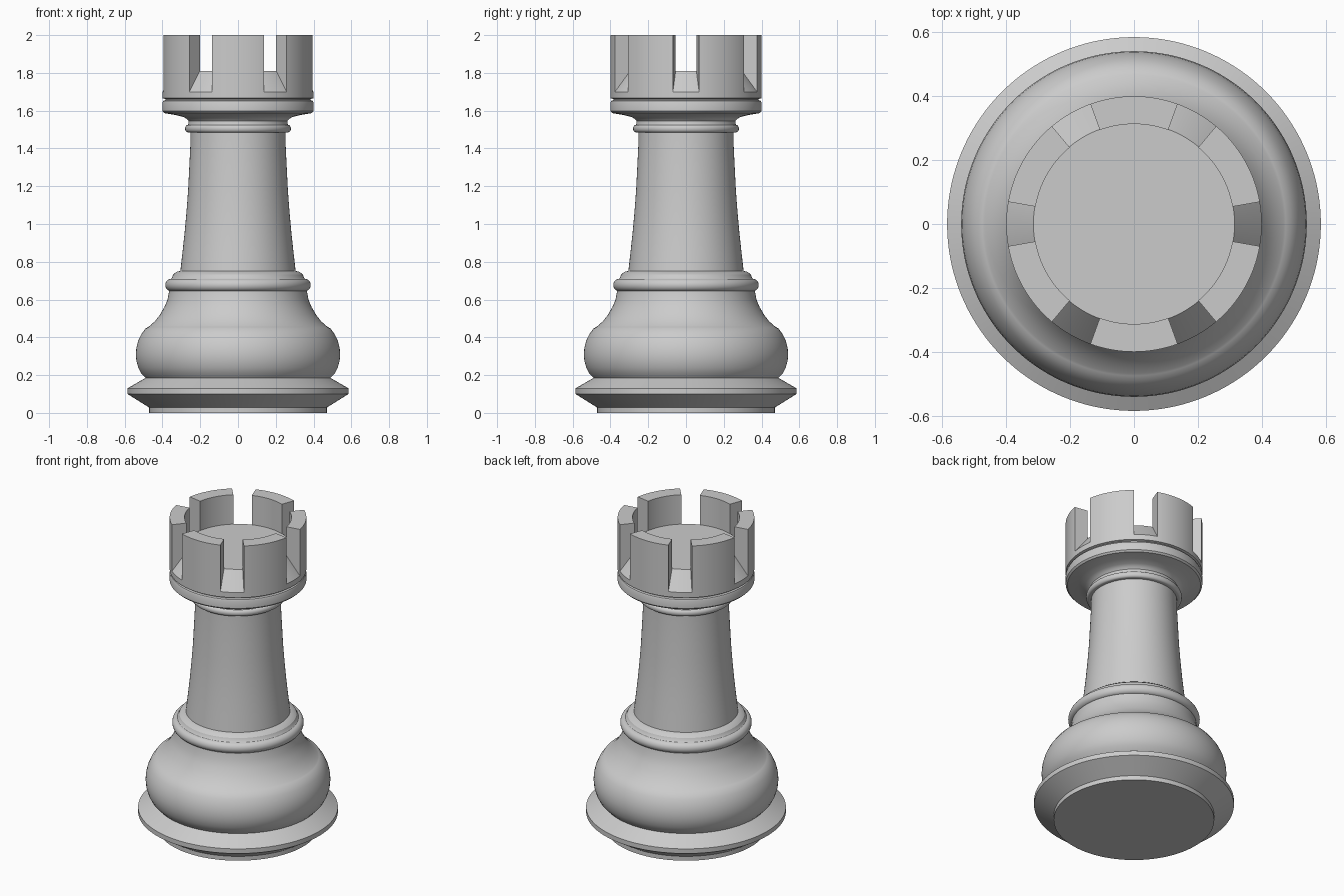
import bpy, bmesh
from math import sin, cos, pi, radians

if "Cube" in bpy.data.objects:
    bpy.data.objects.remove(bpy.data.objects["Cube"])

SEG = 144


def finish(bm, name):
    bmesh.ops.remove_doubles(bm, verts=bm.verts, dist=1e-5)
    mesh = bpy.data.meshes.new(name)
    bm.to_mesh(mesh)
    bm.free()
    ob = bpy.data.objects.new(name, mesh)
    bpy.context.collection.objects.link(ob)
    bpy.ops.object.select_all(action='DESELECT')
    ob.select_set(True)
    bpy.context.view_layer.objects.active = ob
    bpy.ops.object.shade_smooth_by_angle(angle=radians(28))
    return ob


def lathe(name, profile):
    """Revolve (radius, z) points, listed bottom to top, around z."""
    bm = bmesh.new()
    rings = [[bm.verts.new((r * cos(2 * pi * i / SEG), r * sin(2 * pi * i / SEG), z))
              for i in range(SEG)] if r > 0 else [bm.verts.new((0, 0, z))] * SEG
             for r, z in profile]
    for a, b in zip(rings, rings[1:]):
        for i in range(SEG):
            j = (i + 1) % SEG
            bm.faces.new(list(dict.fromkeys((a[i], a[j], b[j], b[i]))))
    return finish(bm, name)


def bead(r, z, bulge, half, n=10):
    """Half-round moulding profile."""
    return [(r + bulge * cos(t), z + half * sin(t))
            for t in (-pi / 2 + pi * k / n for k in range(n + 1))]


# Foot with sharp flared rim
lathe("foot", [(0, 0), (0.47, 0), (0.47, 0.028), (0.585, 0.1), (0.585, 0.13),
               (0.49, 0.185)])

# Rounded belly and concave shoulder above it
lathe("belly", [(0.49, 0.185), (0.513, 0.21), (0.528, 0.24), (0.538, 0.275), (0.541, 0.31),
                (0.538, 0.345), (0.529, 0.38), (0.513, 0.415), (0.49, 0.447),
                (0.475, 0.455), (0.468, 0.46), (0.44, 0.485), (0.413, 0.52), (0.39, 0.56),
                (0.373, 0.60), (0.365, 0.645)])

# Collar under the column
lathe("lower_collar", [(0.365, 0.645)] + bead(0.355, 0.677, 0.03, 0.033)
      + [(0.35, 0.715), (0.343, 0.733), (0.325, 0.747), (0.305, 0.752)])

# Tapered column
lathe("column", [(0.305, 0.752), (0.294, 0.85), (0.283, 0.95), (0.273, 1.06),
                 (0.264, 1.18), (0.258, 1.3), (0.253, 1.4), (0.251, 1.485)])

# Ring at the top of the column
lathe("upper_collar", [(0.251, 1.485)] + bead(0.265, 1.505, 0.015, 0.02)
      + [(0.263, 1.53), (0.262, 1.545)])

# Flared head with grooved rim, sloping notch floor and flat deck
lathe("head", [(0.262, 1.545), (0.272, 1.557), (0.29, 1.567), (0.33, 1.577), (0.39, 1.587),
               (0.4, 1.597), (0.4, 1.642), (0.396, 1.652), (0.385, 1.656), (0.385, 1.662),
               (0.4, 1.666), (0.4, 1.7), (0.315, 1.81), (0, 1.81)])

# Six battlements separated by radial notches
bm = bmesh.new()
section = [(0.313, 1.7), (0.4, 1.7), (0.4, 2.0), (0.313, 2.0)]
for k in range(6):
    angles = [radians(60 * k + 10 + 2.5 * s) for s in range(17)]
    rows = [[bm.verts.new((r * cos(a), r * sin(a), z)) for r, z in section] for a in angles]
    for p, q in zip(rows, rows[1:]):
        for i in range(4):
            j = (i + 1) % 4
            bm.faces.new((p[i], q[i], q[j], p[j]))
    bm.faces.new(rows[0])
    bm.faces.new(rows[-1][::-1])
bmesh.ops.recalc_face_normals(bm, faces=bm.faces)
finish(bm, "battlements")
